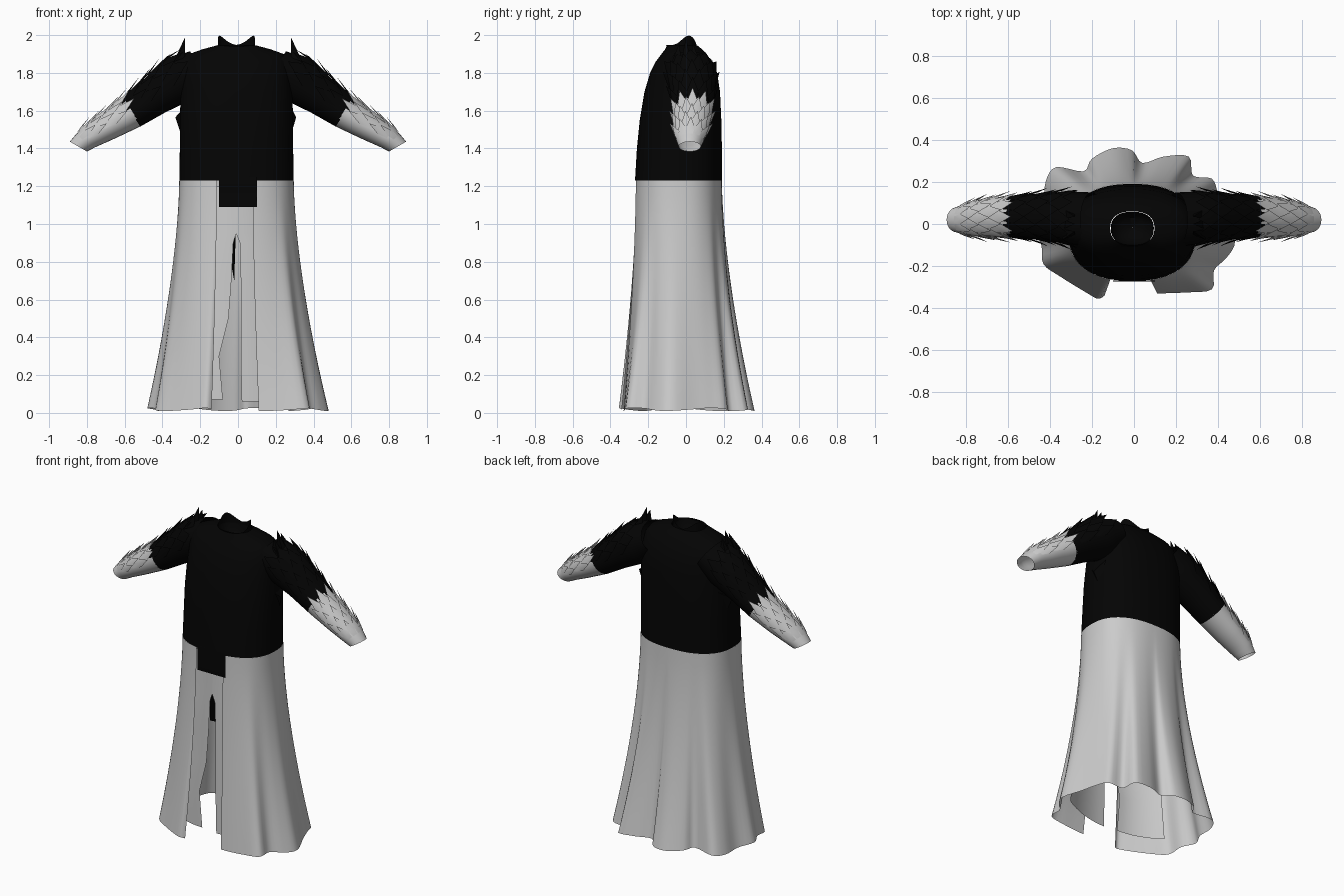
import bpy
from math import sin, cos, pi, radians
from mathutils import Vector

if "Cube" in bpy.data.objects:
    bpy.data.objects.remove(bpy.data.objects["Cube"])


def material(name, v):
    m = bpy.data.materials.new(name)
    m.use_nodes = True
    m.diffuse_color = (v, v, v, 1)
    m.node_tree.nodes["Principled BSDF"].inputs["Base Color"].default_value = (v, v, v, 1)
    return m


BLACK = material("black cloth", 0.0012)
GREY = material("pale grey cloth", 0.6)


def make(name, verts, faces, mat, smooth=True):
    me = bpy.data.meshes.new(name)
    me.from_pydata([tuple(v) for v in verts], [], faces)
    me.materials.append(mat)
    ob = bpy.data.objects.new(name, me)
    bpy.context.collection.objects.link(ob)
    if smooth:
        bpy.ops.object.select_all(action='DESELECT')
        ob.select_set(True)
        bpy.context.view_layer.objects.active = ob
        bpy.ops.object.shade_smooth_by_angle(angle=radians(50))


def loft(name, rings, mat, closed=True):
    n = len(rings[0])
    verts = [v for r in rings for v in r]
    faces = []
    for i in range(len(rings) - 1):
        for j in range(n if closed else n - 1):
            k = (j + 1) % n
            faces.append((i * n + j, i * n + k, (i + 1) * n + k, (i + 1) * n + j))
    make(name, verts, faces, mat)


def on_oval(dx, dy, a, b, power=2.4):
    """Point of a rounded oval in the direction dx, dy."""
    k = (abs(dx / a) ** power + abs(dy / b) ** power) ** (1 / power)
    return dx / k, dy / k


def body_ring(z, hx, y0, y1, n=48):
    b, c = (y1 - y0) / 2, (y0 + y1) / 2
    ring = []
    for j in range(n):
        t = 2 * pi * j / n
        x, y = on_oval(hx * cos(t), b * sin(t), hx, b)
        ring.append(Vector((x - 0.008, y + c, z)))
    return ring


# Bodice: height, half width, front, back
bodice = [(1.23, .303, -.27, .19), (1.4, .3, -.26, .19), (1.55, .3, -.245, .187),
          (1.7, .295, -.22, .18), (1.8, .29, -.19, .165), (1.86, .28, -.16, .135),
          (1.9, .25, -.13, .11), (1.925, .18, -.11, .085), (1.945, .105, -.1, .06)]
loft("bodice", [body_ring(*r) for r in bodice], BLACK)

# Standing collar with a point on each side, and the hollow lining inside it
low, high = body_ring(1.93, .1, -.1, .055), body_ring(1.947, .098, -.105, .055)
for j, v in enumerate(high):
    t = 2 * pi * j / len(high)
    v.z += .05 * max(cos(t - .5), cos(t + .5 - pi), 0) ** 5
loft("collar", [low, high], BLACK)
loft("neck_lining", [body_ring(1.94, .102, -.1, .058), body_ring(1.9, .09, -.09, .05),
                     body_ring(1.86, .05, -.06, .03), body_ring(1.85, .002, -.02, -.016)], BLACK)

# Skirt: hem outline from the right front edge round the back to the left
hem = [(-.14, -.34), (-.17, -.355), (-.22, -.33), (-.35, -.25), (-.43, -.19), (-.44, -.1),
       (-.48, -.01), (-.43, .09), (-.42, .2), (-.37, .27), (-.24, .25), (-.2, .31),
       (-.1, .36), (-.01, .35), (.04, .29), (.14, .32), (.26, .32), (.28, .23), (.37, .215),
       (.4, .14), (.43, .05), (.48, -.08), (.44, -.16), (.38, -.22), (.37, -.31),
       (.25, -.325), (.11, -.33)]
hem = [Vector((x, y, 0)) for x, y in hem]


def smooth_path(pts, steps):
    out = []
    for i in range(len(pts) - 1):
        p, q = pts[i], pts[i + 1]
        a = (q - pts[max(i - 1, 0)]) / 2
        b = (pts[min(i + 2, len(pts) - 1)] - p) / 2
        for s in range(steps):
            t = s / steps
            out.append(p * (2 * t**3 - 3 * t**2 + 1) + a * (t**3 - 2 * t**2 + t)
                       + q * (3 * t**2 - 2 * t**3) + b * (t**3 - t**2))
    return out + [pts[-1]]


hem = smooth_path(hem, 4)
rows = []
for i in range(17):
    t = i / 16
    row = []
    for j, h in enumerate(hem):
        x, y = on_oval(h.x, h.y + .04, .303, .23)
        top = Vector((x - .008, y - .04, 1.23))
        foot = Vector((h.x, h.y, .018 + .008 * sin(j * .35)))
        p = top.lerp(foot, t ** 1.6)
        p.z = top.z + (foot.z - top.z) * t
        row.append(p)
    rows.append(row)
loft("skirt", rows, GREY, closed=False)

# Inner panels hanging behind the front opening
slit = {"right_inner_panel": (-1, [(1.2, 0), (.95, -.01), (.9, -.025), (.7, -.035),
                                   (.5, -.05), (.3, -.1), (.07, -.08)]),
        "left_inner_panel": (1, [(1.2, 0), (.95, -.01), (.9, .01), (.7, .015),
                                 (.5, .015), (.3, .015), (.06, .02)])}
for name, (side, edge) in slit.items():
    rows = []
    for z, x in edge:
        outer = side * (.365 - .085 * z)
        rows.append([Vector((x + (outer - x) * k / 8, -.25 + .1 * (k / 8) ** 2, z))
                     for k in range(9)])
    loft(name, rows, GREY, closed=False)

# Dark lining strip inside the slit
make("slit_lining", [(-.033, -.24, .95), (-.033, -.24, .77), (-.02, -.1, .7), (-.012, -.1, .95)],
     [(0, 1, 2, 3)], BLACK, False)

# Sash below the bodice front
rows = [[Vector((x / 10, -.268 - d, z)) for x in (-1, -.5, 0, .5, 1)]
        for z, d in ((1.25, 0), (1.2, .004), (1.16, 0), (1.13, .004), (1.09, 0))]
loft("sash", rows, BLACK, closed=False)

# Sleeve stations: x, z, half depth, half width, y centre, lean of the cross-section
stations = [(.2, 1.83, .1, .13, .02, .57), (.31, 1.768, .128, .125, .03, .57),
            (.44, 1.68, .105, .11, .035, .57), (.565, 1.59, .088, .1, .035, .57),
            (.7, 1.51, .073, .09, .028, .57), (.8, 1.45, .06, .075, .022, .7),
            (.845, 1.41, .052, .058, .02, 1.05)]


def arm_point(s, phi, lift, side):
    """Point on the sleeve: s runs over the stations, phi around the arm."""
    i = max(0, min(int(s), len(stations) - 2))
    x, z, rn, ry, yc, lean = [p + (q - p) * (s - i)
                              for p, q in zip(stations[i], stations[i + 1])]
    up = (rn + lift) * cos(phi)
    return Vector((side * (x + up * sin(lean)), yc + (ry + lift) * sin(phi), z + up * cos(lean)))


def sleeve(name, s0, s1, mat, side):
    n, steps = 24, 12
    loft(name, [[arm_point(s0 + (s1 - s0) * i / steps, 2 * pi * j / n, 0, side)
                 for j in range(n)] for i in range(steps + 1)], mat)


def scales(name, s0, s1, count, mat, side):
    """Staggered pointed scales whose raised tips aim at the shoulder."""
    verts, faces = [], []
    for r in range(count):
        s = s0 + (s1 - s0) * r / (count - 1)
        for k in range(-3, 4):
            phi = (k + .5 * (r % 2)) * .56
            if abs(phi) > 1.5:
                continue
            b = len(verts)
            verts += [arm_point(s, phi - .2, .002, side),
                      arm_point(s - .45, phi - .29, .007, side),
                      arm_point(s - 1, phi, .026, side),
                      arm_point(s - .45, phi + .29, .007, side),
                      arm_point(s, phi + .2, .002, side),
                      arm_point(s - .45, phi, .011, side)]
            faces += [(b + i, b + (i + 1) % 5, b + 5) for i in range(5)]
    make(name, verts, faces, mat)


for side, word in ((1, "left"), (-1, "right")):
    sleeve(word + "_upper_sleeve", 0, 3, BLACK, side)
    sleeve(word + "_forearm_sleeve", 2.95, 6, GREY, side)
    scales(word + "_upper_scales", 1.3, 3.1, 5, BLACK, side)
    scales(word + "_forearm_scales", 3.65, 5.3, 5, GREY, side)
    # Shoulder spikes
    spikes = []
    for y in (-.05, 0, .05):
        spikes += [(side * .28, y, 1.88), (side * .34, y - .025, 1.86),
                   (side * .34, y + .025, 1.86), (side * .28, y * .7, 1.99 - abs(y) * .6)]
    make(word + "_shoulder_spikes", spikes,
         [f for b in (0, 4, 8) for f in ((b, b + 1, b + 3), (b + 1, b + 2, b + 3), (b + 2, b, b + 3))],
         BLACK, False)
    # Small flared flap under the arm
    make(word + "_side_flap", [(side * .28, -.06, 1.62), (side * .32 - .012, 0, 1.565),
                               (side * .28, .08, 1.62), (side * .29 - .01, .02, 1.47)],
         [(0, 1, 3), (1, 2, 3), (0, 2, 1)], BLACK, False)
